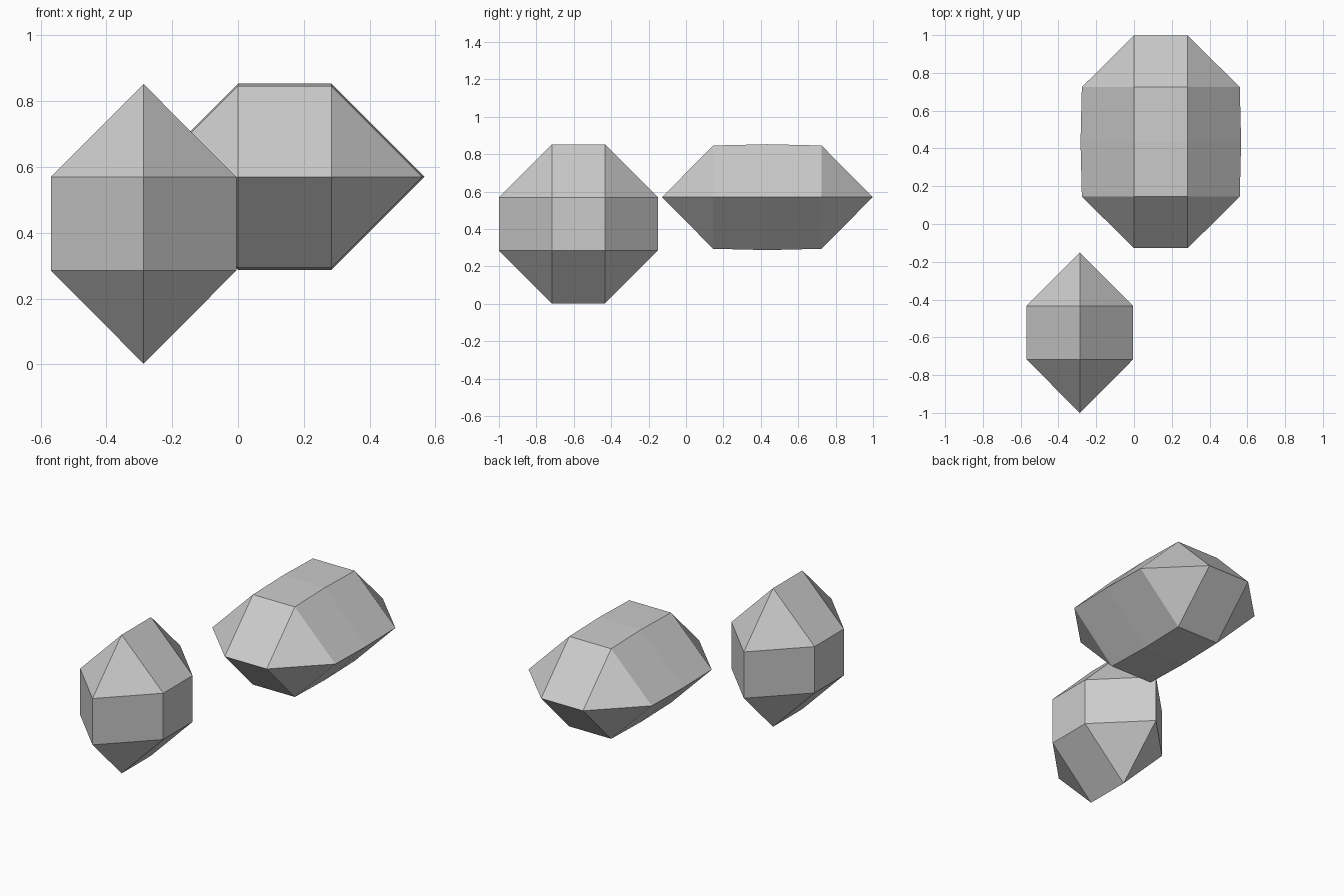
import bpy
import bmesh
from math import radians
from itertools import product

cube = bpy.data.objects.get("Cube")
if cube:
    bpy.data.objects.remove(cube, do_unlink=True)

# One plain grey for both stones
grey = bpy.data.materials.new("stone_grey")
grey.use_nodes = True
colour = (0.6, 0.6, 0.6, 1)
grey.diffuse_color = colour
grey.node_tree.nodes["Principled BSDF"].inputs["Base Color"].default_value = colour


def faceted_stone(name, centre, corners):
    """Mirror the corners of one octant through the centre and wrap them in flat facets."""
    points = {tuple(s * c for s, c in zip(signs, corner))
              for corner in corners for signs in product((1, -1), repeat=3)}
    bm = bmesh.new()
    for p in points:
        bm.verts.new(p)
    bmesh.ops.remove_doubles(bm, verts=bm.verts, dist=0.0001)
    bmesh.ops.convex_hull(bm, input=bm.verts)
    bmesh.ops.dissolve_limit(bm, angle_limit=radians(0.4),
                             verts=bm.verts, edges=bm.edges)
    bmesh.ops.recalc_face_normals(bm, faces=bm.faces)
    mesh = bpy.data.meshes.new(name)
    bm.to_mesh(mesh)
    bm.free()
    mesh.materials.append(grey)
    stone = bpy.data.objects.new(name, mesh)
    stone.location = centre
    bpy.context.collection.objects.link(stone)


S = 0.142    # half of a facet
L = 0.425    # half of a full width

# Upright stone: octagonal ring with a square facet on each side
faceted_stone("front_stone", (-0.287, -0.575, 0.427),
              [(0, S, L), (0, L, S), (0.282, S, S)])

# Lying stone: octagonal girdle with a long, slightly bowed ridge above and below
E = 0.29     # distance to the end of the ridge
faceted_stone("rear_stone", (0.142, 0.435, 0.57),
              [(S, E, 0.276), (S, 0, 0.283),
               (S, 0.563, 0), (S + 0.276, E, 0), (S + 0.283, 0, 0)])
